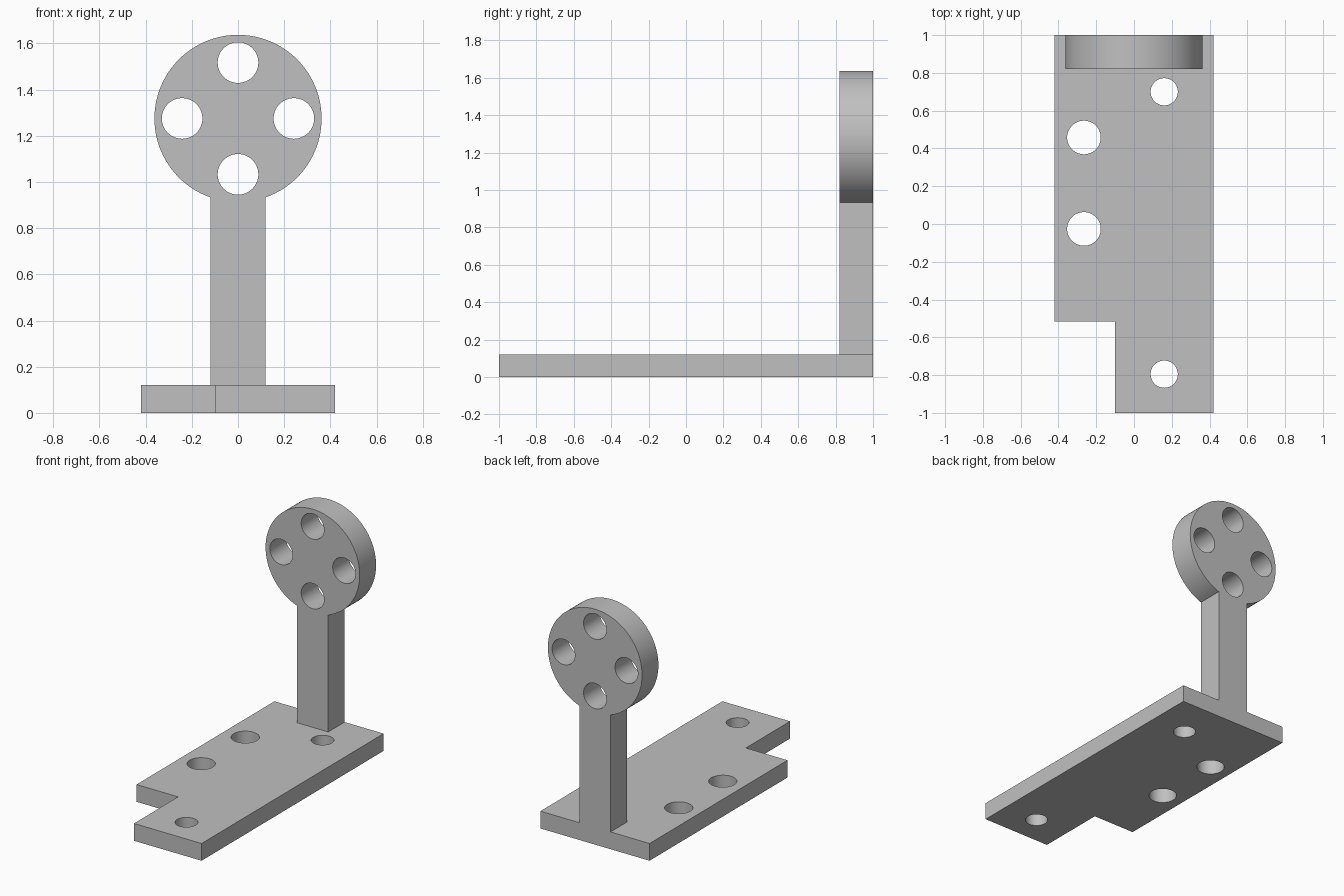
import bpy, bmesh
from math import pi, sin, cos, asin
from mathutils import Vector, Matrix

cube = bpy.data.objects.get("Cube")
if cube:
    bpy.data.objects.remove(cube, do_unlink=True)

grey = bpy.data.materials.new("plain grey")
grey.use_nodes = True
colour = (0.53, 0.53, 0.53, 1)
grey.diffuse_color = colour
grey.node_tree.nodes["Principled BSDF"].inputs["Base Color"].default_value = colour


def arc(cx, cy, r, start=0.0, end=2 * pi, steps=64):
    """Points along an arc, with the end point left out for a full circle."""
    count = steps if end - start >= 2 * pi else steps + 1
    return [(cx + r * cos(start + (end - start) * i / steps),
             cy + r * sin(start + (end - start) * i / steps)) for i in range(count)]


def plate(name, outline, holes, depth, matrix):
    """Fill an outline with round holes and extrude it into a solid plate."""
    bm = bmesh.new()
    for loop in [outline] + [arc(*h) for h in holes]:
        verts = [bm.verts.new((x, y, 0)) for x, y in loop]
        for i, v in enumerate(verts):
            bm.edges.new((v, verts[i - 1]))
    bmesh.ops.triangle_fill(bm, use_beauty=True, use_dissolve=False,
                            edges=bm.edges[:], normal=Vector((0, 0, 1)))
    extruded = bmesh.ops.extrude_face_region(bm, geom=bm.faces[:], use_keep_orig=True)
    top = [g for g in extruded["geom"] if isinstance(g, bmesh.types.BMVert)]
    bmesh.ops.translate(bm, verts=top, vec=(0, 0, depth))
    bmesh.ops.recalc_face_normals(bm, faces=bm.faces[:])
    bm.transform(matrix)
    mesh = bpy.data.meshes.new(name)
    bm.to_mesh(mesh)
    bm.free()
    mesh.materials.append(grey)
    obj = bpy.data.objects.new(name, mesh)
    bpy.context.collection.objects.link(obj)
    bpy.ops.object.select_all(action="DESELECT")
    obj.select_set(True)
    bpy.context.view_layer.objects.active = obj
    bpy.ops.object.shade_smooth_by_angle(angle=pi / 6)
    return obj


# Notched base plate with four holes
thick = 0.12
base_outline = [(-0.1, -1), (0.42, -1), (0.42, 1), (-0.42, 1), (-0.42, -0.515), (-0.1, -0.515)]
base_holes = [(0.16, 0.7, 0.072), (0.16, -0.795, 0.072),
              (-0.265, 0.458, 0.089), (-0.265, -0.026, 0.089)]
plate("base_plate", base_outline, base_holes, thick, Matrix.Identity(4))

# Upright stem flowing into a round head with four holes
half, radius, centre, ring = 0.12, 0.362, 1.275, 0.242
gap = asin(half / radius)
head = arc(0, centre, radius, -pi / 2 + gap, 1.5 * pi - gap, 96)
upright_outline = [(-half, thick), (half, thick)] + head
head_holes = [(ring * cos(i * pi / 2), centre + ring * sin(i * pi / 2), 0.088) for i in range(4)]
stand_up = Matrix.Translation((0, 1, 0)) @ Matrix.Rotation(pi / 2, 4, "X")
plate("upright_with_round_head", upright_outline, head_holes, 0.18, stand_up)
